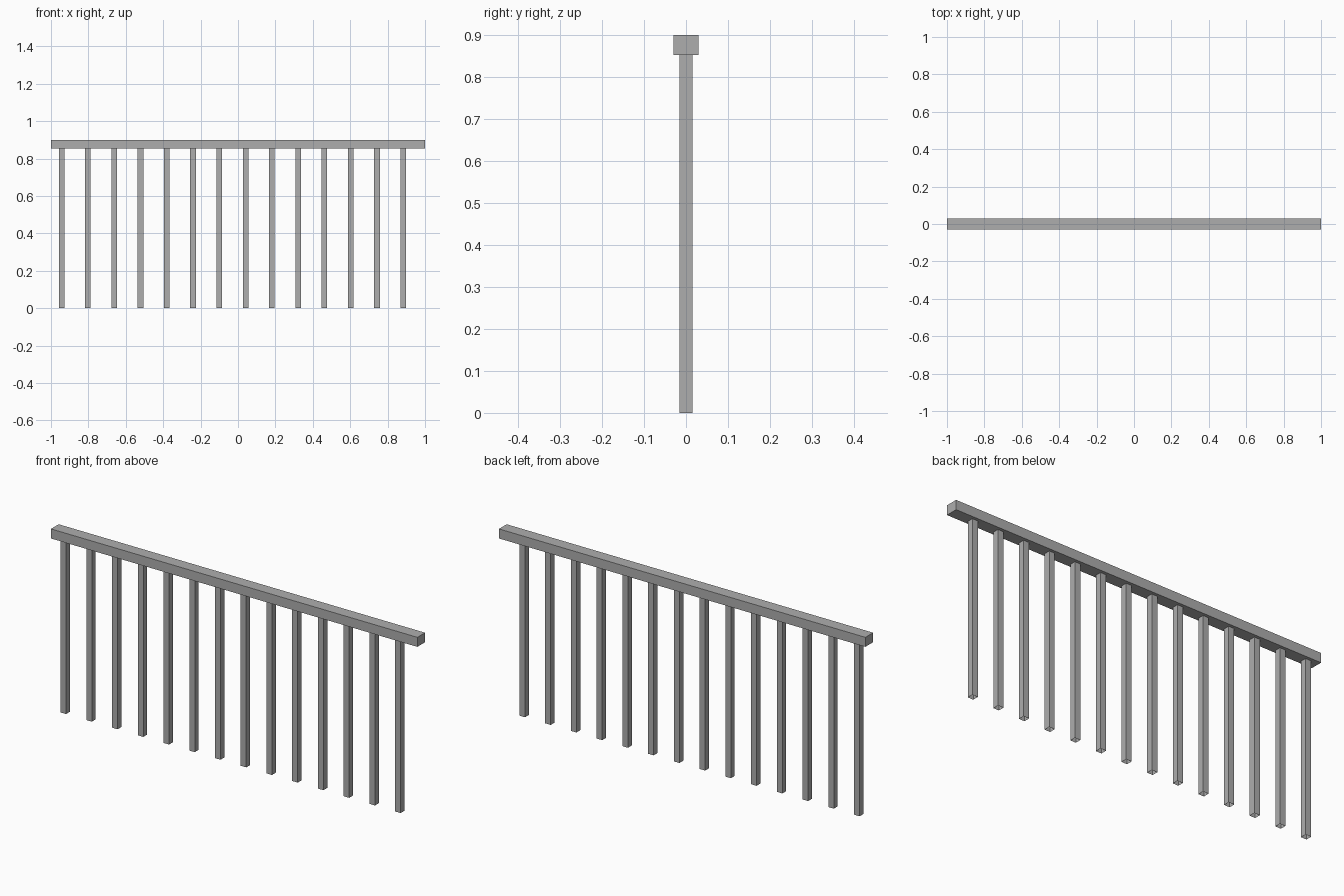
import bpy, bmesh

if "Cube" in bpy.data.objects:
    bpy.data.objects.remove(bpy.data.objects["Cube"])

# one plain grey for the whole railing
grey = bpy.data.materials.new("grey")
grey.diffuse_color = (0.42, 0.42, 0.42, 1)
grey.use_nodes = True
grey.node_tree.nodes["Principled BSDF"].inputs["Base Color"].default_value = grey.diffuse_color


def box(name, center, size, open_ends=False):
    """Axis-aligned box; open_ends leaves out the top and bottom faces."""
    bm = bmesh.new()
    bmesh.ops.create_cube(bm, size=1)
    if open_ends:
        ends = [f for f in bm.faces if abs(f.normal.z) > 0.5]
        bmesh.ops.delete(bm, geom=ends, context='FACES_ONLY')
    bmesh.ops.scale(bm, vec=size, verts=bm.verts)
    mesh = bpy.data.meshes.new(name)
    bm.to_mesh(mesh)
    bm.free()
    mesh.materials.append(grey)
    obj = bpy.data.objects.new(name, mesh)
    obj.location = center
    bpy.context.collection.objects.link(obj)
    return obj


RAIL_BOTTOM, RAIL_TOP = 0.853, 0.90

# handrail along the top
box("handrail", (0, 0, (RAIL_BOTTOM + RAIL_TOP) / 2),
    (2.0, 0.06, RAIL_TOP - RAIL_BOTTOM))

# evenly spaced square balusters, hollow at the ends
for i in range(14):
    box(f"baluster_{i + 1}", (-0.943 + 0.1405 * i, 0, RAIL_BOTTOM / 2),
        (0.03, 0.03, RAIL_BOTTOM), open_ends=True)
